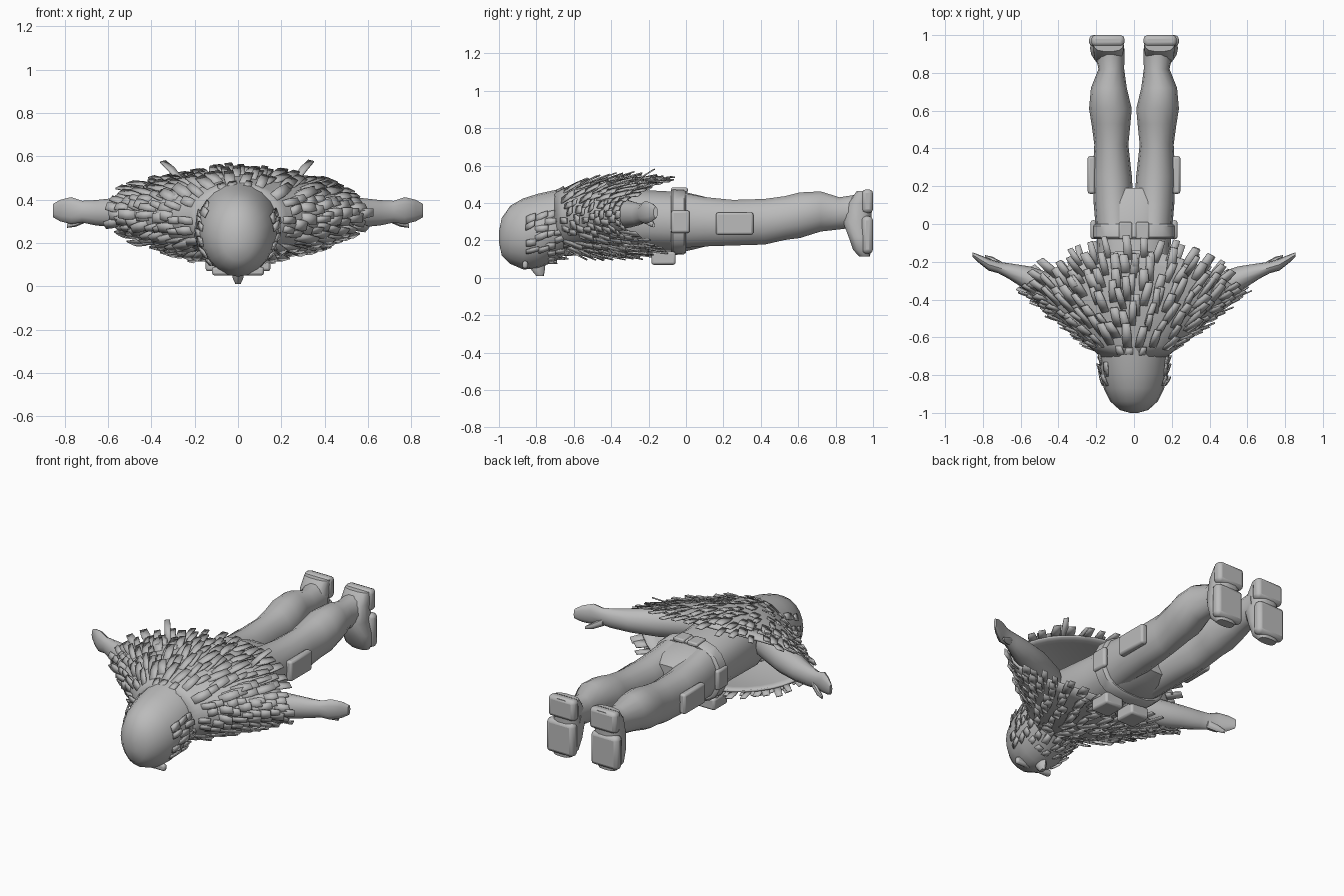
import bpy, bmesh, math, random
from mathutils import Vector

random.seed(4)
old = bpy.data.objects.get("Cube")
if old:
    bpy.data.objects.remove(old)

grey = bpy.data.materials.new("plain_grey")
grey.use_nodes = True
grey.diffuse_color = (0.5, 0.5, 0.5, 1)
grey.node_tree.nodes["Principled BSDF"].inputs["Base Color"].default_value = (0.5, 0.5, 0.5, 1)


def finish(name, bm, mirror=False, thick=0, bevel=0):
    bmesh.ops.recalc_face_normals(bm, faces=bm.faces)
    mesh = bpy.data.meshes.new(name)
    bm.to_mesh(mesh)
    bm.free()
    mesh.materials.append(grey)
    ob = bpy.data.objects.new(name, mesh)
    bpy.context.collection.objects.link(ob)
    bpy.ops.object.select_all(action='DESELECT')
    ob.select_set(True)
    bpy.context.view_layer.objects.active = ob
    bpy.ops.object.shade_smooth_by_angle(angle=math.radians(42))
    if thick:
        m = ob.modifiers.new("thickness", 'SOLIDIFY')
        m.thickness, m.offset = thick, 0
    if bevel:
        m = ob.modifiers.new("round_edges", 'BEVEL')
        m.width, m.segments = bevel, 2
    if mirror:
        m = ob.modifiers.new("other_side", 'MIRROR')
        m.use_bisect_axis[0] = False
    return ob


def loft(name, axis, rings, n=16, square=1.0, mirror=False):
    """Skin rings (position, centre 1, centre 2, radius 1, radius 2) along an axis."""
    order = {'x': (0, 1, 2), 'y': (1, 0, 2), 'z': (2, 0, 1)}[axis]
    bm = bmesh.new()
    loops = []
    for p, c1, c2, r1, r2 in rings:
        loop = []
        for i in range(n):
            a = math.tau * i / n
            c, s = math.cos(a), math.sin(a)
            co = [0, 0, 0]
            co[order[0]] = p
            co[order[1]] = c1 + r1 * math.copysign(abs(c) ** square, c)
            co[order[2]] = c2 + r2 * math.copysign(abs(s) ** square, s)
            loop.append(bm.verts.new(co))
        loops.append(loop)
    for lo, hi in zip(loops, loops[1:]):
        for i in range(n):
            j = (i + 1) % n
            bm.faces.new((lo[i], lo[j], hi[j], hi[i]))
    bm.faces.new(loops[0])
    bm.faces.new(loops[-1])
    return finish(name, bm, mirror)


def block(name, centre, size, bevel=0.012, mirror=True):
    bm = bmesh.new()
    bmesh.ops.create_cube(bm, size=1)
    for v in bm.verts:
        v.co = Vector(centre) + Vector([v.co[k] * size[k] for k in range(3)])
    return finish(name, bm, mirror, bevel=bevel)


# Head, crown towards the front and face down
loft("head", 'y', [(-1, 0, .22, .02, .03), (-.985, 0, .22, .075, .1), (-.94, 0, .23, .125, .155),
                   (-.87, 0, .235, .16, .19), (-.79, 0, .25, .18, .2),
                   (-.7, 0, .28, .185, .19), (-.6, 0, .32, .18, .17)], 20)
loft("nose", 'z', [(.01, 0, -.78, .012, .02), (.04, 0, -.79, .025, .035), (.09, 0, -.8, .025, .05)], 8)
block("brow", (.07, -.86, .07), (.1, .03, .04))

# Torso and belt
loft("torso", 'y', [(-.65, 0, .31, .14, .13), (-.45, 0, .32, .2, .17), (-.2, 0, .31, .19, .16),
                    (0, 0, .3, .2, .16), (.12, 0, .3, .2, .13), (.19, 0, .3, .15, .1)], 18, .85)
loft("belt", 'y', [(-.08, 0, .3, .21, .17), (-.07, 0, .3, .222, .178),
                   (-.01, 0, .3, .222, .174), (0, 0, .3, .21, .165)], 20, .75)
block("belt_clip", (.045, -.035, .47), (.07, .09, .025), .008)
block("front_pouch", (.09, -.12, .105), (.12, .13, .07))
block("side_pouch", (.215, -.03, .3), (.03, .1, .12))
block("thigh_pad", (.225, .26, .29), (.04, .2, .12))

# Legs and boots, soles towards the back
loft("leg", 'y', [(-.05, .1, .31, .1, .155), (.1, .108, .3, .105, .135), (.25, .115, .295, .104, .125),
                  (.42, .12, .3, .09, .125), (.53, .122, .32, .103, .12), (.61, .125, .335, .113, .125),
                  (.72, .133, .355, .095, .11), (.82, .12, .345, .068, .088), (.93, .13, .36, .08, .09)],
     14, mirror=True)
loft("boot", 'z', [(.465, .135, .955, .08, .042), (.4, .135, .93, .083, .066), (.3, .138, .915, .08, .078),
                   (.22, .145, .93, .088, .062), (.15, .15, .94, .08, .048), (.115, .15, .955, .055, .03)],
     14, .75, True)
block("heel", (.138, .97, .41), (.175, .06, .125), .02)
block("sole", (.148, .97, .23), (.18, .06, .2), .022)

# Arms and hands
loft("arm", 'x', [(.2, -.48, .35, .1, .1), (.4, -.36, .345, .085, .085), (.55, -.295, .34, .07, .07),
                  (.66, -.25, .34, .042, .058), (.72, -.23, .345, .03, .05), (.77, -.215, .35, .032, .062),
                  (.82, -.185, .35, .022, .05), (.855, -.162, .35, .012, .03)], 12, mirror=True)
loft("thumb", 'x', [(.7, -.22, .32, .02, .024), (.75, -.19, .295, .017, .02),
                    (.79, -.172, .28, .008, .01)], 8, mirror=True)


def cape_point(a, t):
    """Cape surface from the neck (t = 0) to the hem (t = 1)."""
    c, s = math.cos(a), math.sin(a)
    neck = Vector((.17 * c, -.7, .31 + .15 * s))
    hem = Vector((.57 * c, -.14 - .22 * c * c, .335 + .185 * s))
    p = neck.lerp(hem, t)
    p.z += .03 * math.sin(math.pi * t) * s
    return p


def hood_point(a, t):
    """Hair surface over the sides and jaw of the head."""
    return Vector(((.165 + .02 * t) * math.cos(a), -.86 + .25 * t,
                   .235 + .07 * t + (.195 - .03 * t) * math.sin(a)))


def feather(bm, surface, a, t, length, width, lift):
    p = surface(a, t)
    along = (surface(a, t + .04) - surface(a, t - .04)).normalized()
    side = (surface(a + .04, t) - surface(a - .04, t)).normalized()
    out = side.cross(along).normalized()
    if out.dot(Vector((p.x, 0, p.z - .32))) < 0:
        out.negate()
    along = (along + side * random.uniform(-.2, .2)).normalized()
    pairs = []
    for f, rise, w in ((0, .002, .85), (.5, lift * .6, 1), (1, lift, .8)):
        q = p + along * length * f + out * rise
        pairs.append((bm.verts.new(q - side * width * w), bm.verts.new(q + side * width * w)))
    for (b, c), (d, e) in zip(pairs, pairs[1:]):
        bm.faces.new((b, c, e, d))


# Cape shell, open at the hem
bm = bmesh.new()
rows, cols = 8, 40
grid = [[bm.verts.new(cape_point(math.tau * j / cols, i / rows)) for j in range(cols)]
        for i in range(rows + 1)]
for lo, hi in zip(grid, grid[1:]):
    for j in range(cols):
        k = (j + 1) % cols
        bm.faces.new((lo[j], lo[k], hi[k], hi[j]))
finish("cape", bm, thick=.012)

# Overlapping feathers on the cape
bm = bmesh.new()
for i in range(9):
    t = .12 + .1 * i
    count = 18 + 3 * i
    for j in range(count):
        a = math.tau * (j + .5 * (i % 2) + random.uniform(-.2, .2)) / count
        shrink = .6 if abs(math.cos(a)) > .9 else 1
        feather(bm, cape_point, a, t + random.uniform(-.04, .04),
                random.uniform(.09, .14) * shrink, random.uniform(.016, .027),
                random.uniform(.012, .035))
# Two raised plumes at the rear hem
for a in (math.radians(58), math.radians(122)):
    feather(bm, cape_point, a, .85, .12, .018, .09)
finish("cape_feathers", bm, thick=.007)

# Short tufts round the face and neck, leaving the crown smooth
bm = bmesh.new()
for i in range(5):
    for j in range(20):
        a = math.tau * (j + random.random() * .6) / 20
        if math.sin(a) > .55 and i < 3:
            continue
        if math.sin(a) < -.75 and i < 2:
            continue
        feather(bm, hood_point, a, .02 + .2 * i, random.uniform(.05, .085),
                random.uniform(.014, .024), random.uniform(.01, .03))
finish("hair_tufts", bm, thick=.007)
